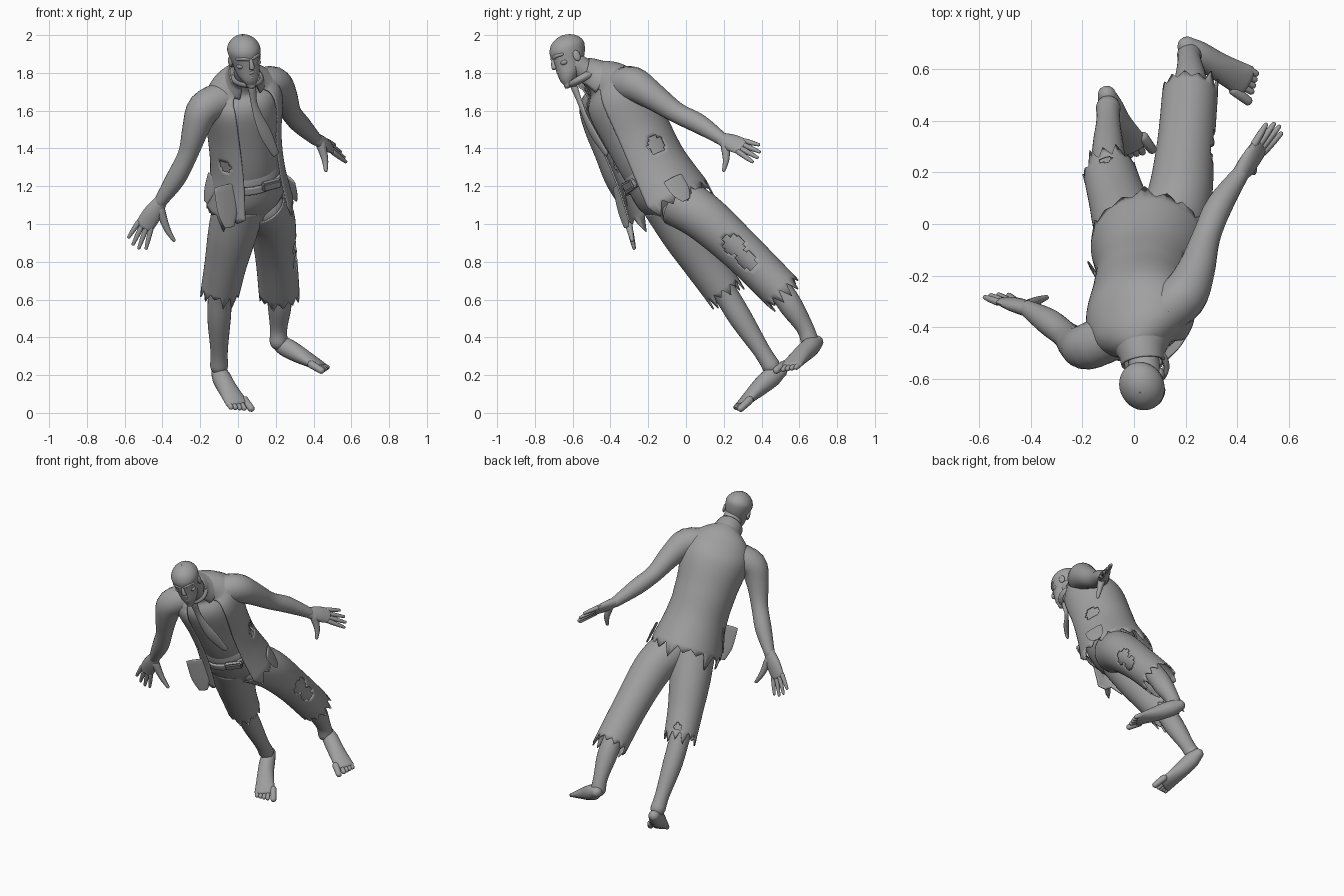
import bpy, bmesh, math, random
from mathutils import Vector, Matrix

random.seed(4)
cube = bpy.data.objects.get("Cube")
if cube:
    bpy.data.objects.remove(cube)

# One plain grey for everything
grey = bpy.data.materials.new("plain grey")
grey.use_nodes = True
colour = (.35, .35, .35, 1)
grey.diffuse_color = colour
grey.node_tree.nodes["Principled BSDF"].inputs["Base Color"].default_value = colour
parts = []

# Body directions: towards its left side, up the spine, out of the chest
SIDE = Vector((.88, .42, .2)).normalized()
UP = Vector((0, -.5, .86)).normalized()
FRONT = SIDE.cross(UP).normalized()


def finish(name, bm, matrix=None):
    bmesh.ops.recalc_face_normals(bm, faces=bm.faces)
    mesh = bpy.data.meshes.new(name)
    bm.to_mesh(mesh)
    bm.free()
    mesh.materials.append(grey)
    obj = bpy.data.objects.new(name, mesh)
    if matrix:
        obj.matrix_world = matrix
    bpy.context.collection.objects.link(obj)
    parts.append(obj)
    return obj


def smooth_rows(rows, steps):
    out = []
    for i in range(len(rows) - 1):
        near = [rows[max(i - 1, 0)], rows[i], rows[i + 1], rows[min(i + 2, len(rows) - 1)]]
        for k in range(steps):
            t = k / steps
            out.append([.5 * (2 * b + (c - a) * t + (2 * a - 5 * b + 4 * c - d) * t * t
                        + (3 * b - a - 3 * c + d) * t ** 3) for a, b, c, d in zip(*near)])
    return out + [list(rows[-1])]


def dome(ring, previous):
    end = Vector(ring[:3])
    way = (end - Vector(previous[:3])).normalized() * min(ring[3:])
    return [list(end + way * math.sin(a)) + [r * math.cos(a) for r in ring[3:]]
            for a in (.4, .8, 1.2, 1.5)]


def loft(name, rows, hint, n=24, steps=4, gap=None, rag=0, holes=(), closed=True,
         axis=None, matrix=None, thick=.008):
    """Skin rows of (x, y, z, half width, half depth); gap leaves the front open."""
    rows = [list(r) if len(r) == 5 else list(r) + [r[3]] for r in rows]
    rings = smooth_rows(rows, steps)
    if closed:
        rings = dome(rings[0], rings[1])[::-1] + rings + dome(rings[-1], rings[-2])
    bm = bmesh.new()
    grid = []
    start, span = (gap, math.tau - 2 * gap) if gap else (0, math.tau)
    count = n + 1 if gap else n
    teeth = [random.uniform(.25, 1.1) for j in range(count)]
    for i, ring in enumerate(rings):
        here = Vector(ring[:3])
        t = Vector(rings[min(i + 1, len(rings) - 1)][:3]) - Vector(rings[max(i - 1, 0)][:3])
        t = Vector(axis) if axis else t.normalized()
        a = (Vector(hint) - t * t.dot(Vector(hint))).normalized()
        b = t.cross(a)
        line = []
        for j in range(count):
            q = start + span * j / n
            p = here + a * ring[3] * math.sin(q) + b * ring[4] * math.cos(q)
            if i == len(rings) - 1:
                p += t * rag * teeth[j // 6] * (1 - abs(j % 6 - 3) / 3)
            line.append(bm.verts.new(p))
        grid.append(line)
    for low, high in zip(grid, grid[1:]):
        for j in range(n):
            k = (j + 1) % count
            bm.faces.new((low[j], low[k], high[k], high[j]))
    if closed:
        bm.faces.new(grid[0])
        bm.faces.new(grid[-1])
    torn = [f for f in bm.faces for c, r in holes
            if (f.calc_center_median() - Vector(c)).length < r]
    bmesh.ops.delete(bm, geom=list(set(torn)), context='FACES')
    obj = finish(name, bm, matrix)
    if not closed:
        shell = obj.modifiers.new("cloth thickness", 'SOLIDIFY')
        shell.thickness = thick
        shell.offset = 0
    return obj


def blob(name, centre, size, matrix):
    bm = bmesh.new()
    bmesh.ops.create_uvsphere(bm, u_segments=20, v_segments=12, radius=1,
                              matrix=Matrix.Translation(centre) @ Matrix.Diagonal((*size, 1)))
    return finish(name, bm, matrix)


# Torso and neck
loft("torso", [(.03, -.48, 1.78, .075), (.02, -.42, 1.74, .16, .11), (.025, -.36, 1.65, .195, .165),
               (.035, -.27, 1.47, .175, .165), (.05, -.19, 1.31, .165, .155),
               (.06, -.1, 1.15, .17, .13), (.07, -.06, 1.08, .12, .09)], SIDE, 32)
loft("neck", [(.03, -.42, 1.74, .075), (.035, -.5, 1.79, .062), (.045, -.59, 1.85, .06)], SIDE)

# Head, turned towards its left and tipped forward
face_dir = Vector((.35, -.88, -.3)).normalized()
crown = Vector((-.15, -.2, .97))
crown = (crown - face_dir * crown.dot(face_dir)).normalized()
cheek = crown.cross(face_dir)
turn = Matrix((cheek, -face_dir, crown)).transposed().to_4x4()
HEAD = Matrix.Translation((.035, -.622, 1.895)) @ turn
loft("head", [(0, -.058, -.145, .028, .025), (0, -.046, -.12, .046, .046), (0, -.03, -.09, .06, .064),
              (0, -.012, -.045, .07, .082), (0, 0, 0, .082, .094), (0, .005, .04, .086, .098),
              (0, .006, .075, .069, .08), (0, .006, .097, .042, .05), (0, .006, .106, .018, .022),
              (0, .006, .108, .003)],
     (1, 0, 0), 32, axis=(0, 0, 1), matrix=HEAD)
loft("nose", [(0, -.088, .005, .009), (0, -.1, -.02, .011), (0, -.103, -.04, .016, .012)],
     (1, 0, 0), 12, matrix=HEAD)
loft("upper_lip", [(-.03, -.073, -.08, .007), (0, -.089, -.07, .01), (.03, -.073, -.08, .007)],
     (0, 0, 1), 12, matrix=HEAD)
loft("lower_lip", [(-.025, -.072, -.094, .006), (0, -.088, -.1, .009), (.025, -.072, -.094, .006)],
     (0, 0, 1), 12, matrix=HEAD)
for s, label in ((1, "left"), (-1, "right")):
    loft(label + "_brow", [(s * .01, -.087, .006, .01), (s * .035, -.08, .012, .011),
                           (s * .062, -.056, .008, .009)], (0, 0, 1), 12, matrix=HEAD)
    blob(label + "_cheekbone", (s * .044, -.054, -.035), (.024, .022, .016), HEAD)
    blob(label + "_ear", (s * .08, .012, -.025), (.01, .02, .03), HEAD)


# Arms and hands
def arm(label, rows, knuckle, reach, spread, thumb):
    loft(label + "_arm", rows, SIDE)
    wrist, knuckle = Vector(rows[-1][:3]), Vector(knuckle)
    reach, spread = Vector(reach).normalized(), Vector(spread).normalized()
    loft(label + "_palm", [(*wrist, .036, .03), (*wrist.lerp(knuckle, .5), .05, .028),
                           (*knuckle, .05, .018)], spread, 16)
    for i, size in enumerate((.09, .115, .12, .105)):
        k = i - 1.5
        base = knuckle + spread * k * .025
        bend = base + reach * size * .55 + spread * k * .006
        tip = base + reach * size + spread * k * .011
        loft(f"{label}_finger_{i + 1}", [(*base, .015), (*bend, .013), (*tip, .009)], spread, 10)
    root = wrist.lerp(knuckle, .25) + spread * .02
    mid = root.lerp(Vector(thumb), .55) + reach * .012
    loft(label + "_thumb", [(*root, .027), (*mid, .018), (*thumb, .01)], reach, 10)


arm("left", [(.1, -.35, 1.73, .095), (.19, -.28, 1.74, .093), (.24, -.18, 1.68, .074),
             (.28, -.05, 1.59, .055), (.33, .07, 1.53, .052), (.41, .19, 1.45, .034)],
    (.485, .295, 1.41), (.6, .78, -.38), (.45, -.4, -.75), (.465, .2, 1.285))
arm("right", [(-.08, -.43, 1.66, .095), (-.18, -.475, 1.61, .09), (-.225, -.465, 1.5, .071),
              (-.265, -.43, 1.37, .053), (-.33, -.38, 1.24, .052), (-.41, -.33, 1.12, .034)],
    (-.495, -.3, .99), (-.4, .22, -.95), (.85, .05, -.4), (-.34, -.285, .915))


# Legs and feet
def leg(label, rows, sole, across, inner):
    loft(label + "_leg", rows, SIDE)
    loft(label + "_foot", sole, across, 20)
    across = Vector(across).normalized()
    ball = Vector(sole[-1][:3])
    ahead = (ball - Vector(sole[1][:3])).normalized()
    for i in range(5):
        k = (i - 2) * (1.15 if i == 4 else 1)
        r = .022 if i == 4 else .016
        base = ball + across * inner * k * .023 - ahead * .02
        tip = base + ahead * (.07 - .006 * (4 - i)) + across * inner * (.008 if i == 4 else 0)
        loft(f"{label}_toe_{i + 1}", [(*base, r), (*tip, r * .85)], across, 10, 2)


leg("left", [(.14, -.02, 1.08, .11), (.18, .12, 1.02, .1), (.2, .33, .83, .078), (.215, .49, .66, .065),
             (.22, .56, .56, .062), (.215, .63, .45, .046), (.215, .655, .38, .048)],
    [(.205, .69, .375, .038, .036), (.25, .66, .35, .05, .05), (.33, .61, .305, .054, .044),
     (.43, .555, .25, .064, .023)], (.45, .85, .05), -1)
leg("right", [(0, -.08, 1.06, .11), (-.05, .04, .86, .09), (-.09, .19, .66, .066), (-.1, .29, .5, .062),
              (-.1, .4, .33, .046), (-.1, .45, .25, .048)],
    [(-.105, .5, .22, .036, .036), (-.09, .455, .19, .048, .052), (-.06, .39, .135, .052, .046),
     (-.005, .3, .05, .065, .022)], (.9, .4, .08), 1)

# Torn trousers
loft("trouser_seat", [(.055, -.17, 1.27, .175, .16), (.06, -.11, 1.16, .195, .15),
                      (.07, -.06, 1.08, .15, .1)], SIDE, 32)
loft("left_trouser_leg", [(.12, -.04, 1.12, .13), (.175, .1, 1.03, .122), (.2, .3, .85, .108),
                          (.217, .5, .65, .104)], SIDE, 72, 12, rag=.075, closed=False,
     holes=[((.3, .25, .89), .055), ((.3, .32, .81), .05)])
loft("right_trouser_leg", [(.01, -.1, 1.12, .135), (-.03, 0, .95, .125), (-.065, .1, .79, .108),
                           (-.09, .185, .665, .1)], SIDE, 72, 12, rag=.075, closed=False,
     holes=[((-.11, .25, .74), .025)])

# Belt with loose buckle
loft("belt", [(.055, -.18, 1.275, .182, .167), (.058, -.16, 1.24, .185, .17)], SIDE, 32,
     closed=False, thick=.015)
bm = bmesh.new()
frame = Matrix((SIDE, -FRONT, UP)).transposed().to_4x4()
bmesh.ops.create_cube(bm, size=1, matrix=Matrix.Diagonal((.11, .035, .05, 1)))
bmesh.ops.bevel(bm, geom=bm.edges[:], offset=.008, segments=2, affect='EDGES')
finish("buckle", bm, Matrix.Translation(Vector((.095, -.165, 1.285)) + FRONT * .175) @ frame)

# Open sleeveless shirt with a ragged hem
loft("shirt", [(.03, -.485, 1.785, .085), (.02, -.42, 1.74, .18, .125), (.025, -.36, 1.65, .213, .185),
               (.035, -.27, 1.47, .192, .19), (.05, -.19, 1.3, .192, .2),
               (.062, -.1, 1.125, .225, .232)], SIDE, 78, 10, gap=.6, rag=.09, closed=False,
     holes=[((.215, -.155, 1.42), .05), ((-.05, -.34, 1.32), .045)])
loft("collar", [(.035, -.54, 1.8, .08, .08), (.03, -.5, 1.785, .088, .09),
                (.025, -.45, 1.755, .12, .11)], SIDE, 30, gap=.5, closed=False)

# Hanging shirt tails
for label, top, end, hint, wide in (
        ("right_front", (-.07, -.36, 1.2), (-.045, -.315, .985), SIDE, .065),
        ("left", (.275, -.07, 1.24), (.3, -.0, 1.13), FRONT, .06),
        ("right", (-.135, -.22, 1.25), (-.17, -.16, 1.12), FRONT, .05)):
    mid = Vector(top).lerp(Vector(end), .6)
    loft(label + "_shirt_tail", [(*top, wide, .007), (*mid, wide * .9, .007),
                                 (*end, wide * .45, .005)], hint, 16)

# Scarf knot and tie
loft("scarf", [(.045, -.53, 1.765, .072, .078), (.05, -.545, 1.775, .08, .088),
               (.05, -.56, 1.785, .07, .076)], SIDE, 28, axis=-UP, closed=False, thick=.012)
loft("tie", [(.075, -.59, 1.72, .022, .018), (.085, -.56, 1.64, .018, .012), (.11, -.53, 1.56, .026, .01),
             (.15, -.485, 1.47, .034, .01), (.2, -.42, 1.37, .02, .008)], SIDE, 16)

# Smooth shading with kept edges
bpy.ops.object.select_all(action='DESELECT')
for obj in parts:
    obj.select_set(True)
bpy.context.view_layer.objects.active = parts[0]
bpy.ops.object.shade_smooth_by_angle(angle=math.radians(45))
